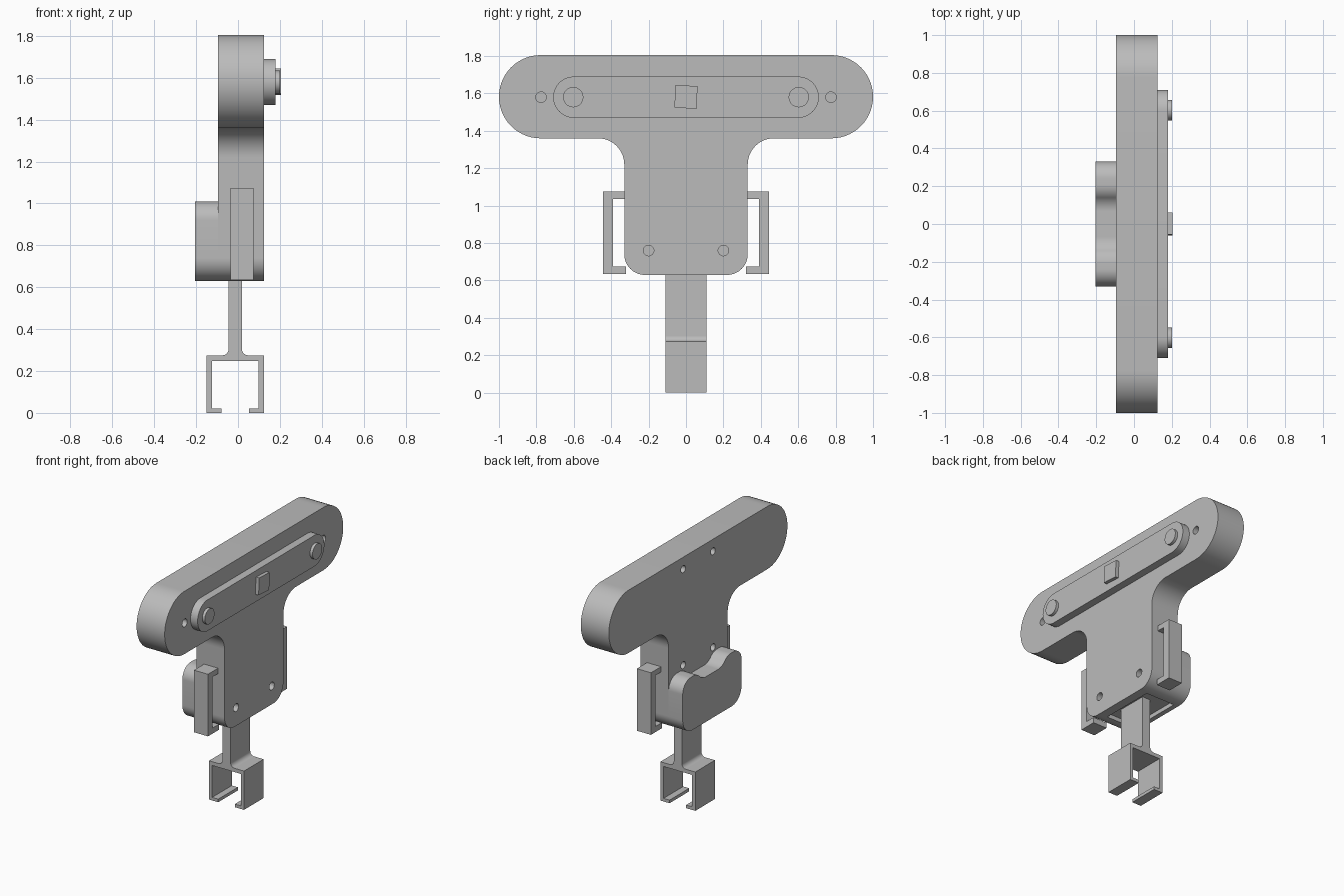
import bpy, bmesh, math
from mathutils import Vector

cube = bpy.data.objects.get("Cube")
if cube:
    bpy.data.objects.remove(cube, do_unlink=True)

GREY = (0.5, 0.5, 0.5, 1)
grey = bpy.data.materials.new("plain grey")
grey.use_nodes = True
grey.diffuse_color = GREY
grey.node_tree.nodes["Principled BSDF"].inputs["Base Color"].default_value = GREY


def rounded(corners, steps=14):
    """Outline through (u, v, radius) corners with each corner turned into an arc."""
    pts = []
    n = len(corners)
    for i, (u, v, r) in enumerate(corners):
        p = Vector((u, v))
        if r == 0:
            pts.append(p)
            continue
        a = (Vector(corners[i - 1][:2]) - p).normalized()
        b = (Vector(corners[(i + 1) % n][:2]) - p).normalized()
        half = a.angle(b) / 2
        centre = p + (a + b).normalized() * (r / math.sin(half))
        start = p + a * (r / math.tan(half)) - centre
        end = p + b * (r / math.tan(half)) - centre
        sweep = start.angle(end)
        for k in range(steps + 1):
            t = k / steps
            arc = start * math.sin((1 - t) * sweep) + end * math.sin(t * sweep)
            pts.append(centre + arc / math.sin(sweep))
    return [p for i, p in enumerate(pts) if (p - pts[i - 1]).length > 0.001]


def mirrored(half):
    """Complete a half outline across u = 0."""
    return half + [(-u, v, r) for u, v, r in reversed(half)]


def box(u0, u1, v0, v1, r=0):
    return [(u0, v0, r), (u1, v0, r), (u1, v1, r), (u0, v1, r)]


def prism(name, corners, lo, hi, axis="x", material=grey):
    """Extrude an outline along x (outline in y, z) or y (outline in x, z)."""
    bm = bmesh.new()
    place = (lambda p: (lo, p.x, p.y)) if axis == "x" else (lambda p: (p.x, lo, p.y))
    face = bm.faces.new([bm.verts.new(place(p)) for p in rounded(corners)])
    out = bmesh.ops.extrude_face_region(bm, geom=[face])
    shift = Vector((hi - lo, 0, 0)) if axis == "x" else Vector((0, hi - lo, 0))
    bmesh.ops.translate(bm, vec=shift,
                        verts=[g for g in out["geom"] if isinstance(g, bmesh.types.BMVert)])
    bmesh.ops.recalc_face_normals(bm, faces=bm.faces)
    mesh = bpy.data.meshes.new(name)
    bm.to_mesh(mesh)
    bm.free()
    mesh.materials.append(material)
    obj = bpy.data.objects.new(name, mesh)
    bpy.context.collection.objects.link(obj)
    return obj


def disc(y, z, r):
    return box(y - r, y + r, z - r, z + r, r)


def select(obj):
    bpy.ops.object.select_all(action="DESELECT")
    obj.select_set(True)
    bpy.context.view_layer.objects.active = obj


def cut(obj, cutter):
    mod = obj.modifiers.new("cut", "BOOLEAN")
    mod.operation = "DIFFERENCE"
    mod.solver = "EXACT"
    mod.object = cutter
    select(obj)
    bpy.ops.object.modifier_apply(modifier=mod.name)
    bpy.data.objects.remove(cutter, do_unlink=True)


BACK, FRONT = -0.095, 0.125
BOTTOM, TOP = 0.63, 1.805
parts = []

# T-shaped body
body = prism("body", mirrored([(0.33, BOTTOM, 0.11), (0.33, 1.36, 0.14),
                               (1, 1.36, 0.2225), (1, TOP, 0.2225)]), BACK, FRONT)
parts.append(body)

# Back cover with two raised shoulders
cover = prism("back_cover", mirrored([(0.33, BOTTOM, 0.11), (0.33, 1.01, 0.09),
                                      (0.17, 1.01, 0.1), (0.11, 0.95, 0.1)]), -0.205, BACK)
parts.append(cover)

# Blind screw holes on both faces of the body
for side in (-1, 1):
    for y, z in ((0.775, 1.58), (0.2, 0.76)):
        cut(body, prism("hole_cutter", disc(side * y, z, 0.028), FRONT - 0.1, FRONT + 0.1))
    for z in (1.04, 1.72):
        cut(body, prism("hole_cutter", disc(side * 0.167, z, 0.025), BACK - 0.1, BACK + 0.06))

# Shallow recess in the underside
for part in (body, cover):
    cut(part, prism("recess_cutter", box(-0.2, 0.2, BOTTOM - 0.1, BOTTOM + 0.03), -0.17, 0.06))

# Raised bar with a square button and two round knobs
parts.append(prism("front_bar", box(-0.71, 0.71, 1.47, 1.69, 0.11), FRONT, 0.18))
parts.append(prism("square_button", box(-0.062, 0.062, 1.518, 1.645, 0.006), 0.18, 0.205))
for side, label in ((-1, "front"), (1, "back")):
    parts.append(prism(label + "_knob", disc(side * 0.603, 1.58, 0.054), 0.18, 0.2))

# Side handles
for side, label in ((-1, "front"), (1, "back")):
    outline = [(0.32, 0.635, 0), (0.443, 0.635, 0), (0.443, 1.075, 0), (0.32, 1.075, 0),
               (0.32, 1.037, 0), (0.39, 1.037, 0), (0.39, 0.675, 0), (0.32, 0.675, 0)]
    parts.append(prism(label + "_handle", [(side * u, v, r) for u, v, r in outline],
                       -0.035, 0.075))

# Stem and open clip, shifted to the clip's own centre line
clip = mirrored([(0.065, 0, 0), (0.137, 0, 0), (0.137, 0.275, 0), (0.032, 0.275, 0.03),
                 (0.032, 0.67, 0)])
inner = [(-0.065, 0.022, 0), (-0.112, 0.022, 0), (-0.112, 0.248, 0),
         (0.112, 0.248, 0), (0.112, 0.022, 0), (0.065, 0.022, 0)]
parts.append(prism("stem_clip", [(u - 0.013, v, r) for u, v, r in clip + inner],
                   -0.11, 0.11, axis="y"))

# Smooth the rounded walls and keep the edges crisp
for part in parts:
    select(part)
    bpy.ops.object.shade_smooth_by_angle(angle=math.radians(30))
